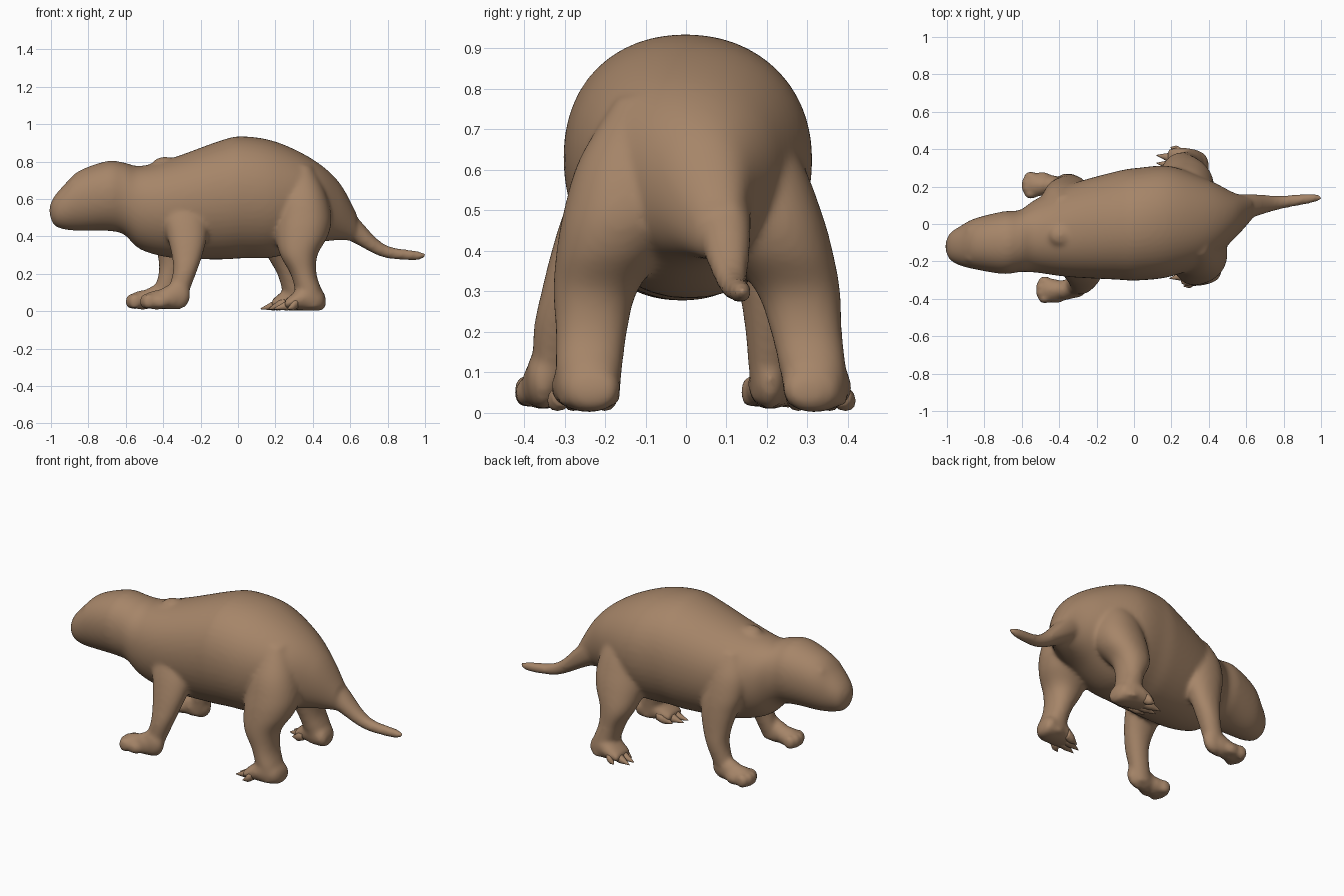
import bpy, bmesh, math
from mathutils import Vector

if "Cube" in bpy.data.objects:
    bpy.data.objects.remove(bpy.data.objects["Cube"])

fur = bpy.data.materials.new("brown fur")
fur.diffuse_color = (0.38, 0.235, 0.14, 1)
fur.use_nodes = True
fur.node_tree.nodes["Principled BSDF"].inputs["Base Color"].default_value = fur.diffuse_color


def spline(rows, steps):
    """Catmull-Rom interpolation of the section rows."""
    out = []
    for i in range(len(rows) - 1):
        p0, p1 = rows[max(i - 1, 0)], rows[i]
        p2, p3 = rows[i + 1], rows[min(i + 2, len(rows) - 1)]
        for s in range(steps):
            t = s / steps
            out.append([0.5 * (2 * b + (c - a) * t + (2 * a - 5 * b + 4 * c - d) * t * t
                               + (3 * b - a - 3 * c + d) * t ** 3)
                        for a, b, c, d in zip(p0, p1, p2, p3)])
    return out + [list(rows[-1])]


def loft(bm, axis, rows, n=28, steps=6, power=2.15, lift=0):
    """Skin rounded sections (position, umin, umax, vmin, vmax) along x or z."""
    rings = []
    for p, u0, u1, v0, v1 in spline(rows, steps):
        ring = []
        for k in range(n):
            a = 2 * math.pi * k / n
            c, s = math.cos(a), math.sin(a)
            u = (u0 + u1) / 2 + (u1 - u0) / 2 * math.copysign(abs(c) ** (2 / power), c)
            v = (v0 + v1) / 2 + (v1 - v0) / 2 * math.copysign(abs(s) ** (2 / power), s)
            v += lift * (v1 - v0) * c * c
            ring.append(bm.verts.new((p, u, v) if axis == "x" else (u, v, p)))
        rings.append(ring)
    faces = [bm.faces.new((a[k], a[(k + 1) % n], b[(k + 1) % n], b[k]))
             for a, b in zip(rings, rings[1:]) for k in range(n)]
    faces += [bm.faces.new(rings[0][::-1]), bm.faces.new(rings[-1])]
    bmesh.ops.recalc_face_normals(bm, faces=faces)


def ball(bm, centre, size):
    verts = bmesh.ops.create_uvsphere(bm, u_segments=16, v_segments=10, radius=1)["verts"]
    for v in verts:
        v.co = Vector(centre) + Vector(a * b for a, b in zip(v.co, size))


def finish(bm, name):
    mesh = bpy.data.meshes.new(name)
    bm.to_mesh(mesh)
    bm.free()
    mesh.materials.append(fur)
    for p in mesh.polygons:
        p.use_smooth = True
    obj = bpy.data.objects.new(name, mesh)
    bpy.context.collection.objects.link(obj)
    return obj


bm = bmesh.new()

# head and trunk: x, ymin, ymax, zmin, zmax
loft(bm, "x", [
    (-1.008, -.14, -.1, .52, .56), (-.985, -.19, -.05, .462, .61),
    (-.93, -.222, -.012, .438, .675), (-.85, -.242, .03, .43, .75),
    (-.7, -.267, .067, .43, .803), (-.61, -.257, .075, .41, .795),
    (-.52, -.26, .135, .33, .777), (-.35, -.283, .21, .285, .82),
    (-.1, -.297, .28, .277, .91), (.02, -.302, .3, .283, .935),
    (.2, -.28, .308, .29, .907), (.4, -.2, .235, .36, .812),
    (.54, -.075, .165, .38, .69), (.635, .03, .14, .37, .52)],
    n=48, steps=8, power=2.08, lift=.035)

# tail
loft(bm, "x", [(.52, .01, .16, .42, .62), (.63, .035, .16, .36, .51), (.78, .078, .152, .287, .36),
               (.95, .112, .163, .273, .324), (1.003, .13, .15, .288, .31)], n=24)

# limbs for the -y side; the +y side is mirrored and shifted to its own stance
hind_leg = [(.02, .33, .45, .165, .315), (.1, .31, .45, .158, .322), (.2, .28, .42, .145, .322),
            (.3, .225, .425, .12, .328), (.4, .2, .48, .05, .32), (.5, .2, .5, 0, .302),
            (.63, .22, .47, 0, .262), (.78, .28, .4, 0, .17)]
front_leg = [(.03, -.4, -.29, .3, .38), (.2, -.35, -.225, .255, .377), (.3, -.355, -.19, .22, .357),
             (.4, -.38, -.165, .16, .332), (.5, -.41, -.16, .1, .3), (.62, -.42, -.18, 0, .245),
             (.74, -.36, -.24, 0, .16)]
hind_foot = [(.47, .19, .25, .03, .07), (.445, .165, .3, .004, .115), (.36, .165, .33, .003, .14),
             (.25, .19, .33, .015, .06)]


def place(y0, y1, side, spread):
    """Inner and outer distance from the middle to ymin and ymax."""
    return sorted((side * (y0 + spread), side * (y1 + spread)))


claws = bmesh.new()
for side, hind_x, hind_y, front_x, front_y in ((-1, 0, 0, 0, 0), (1, -.07, .085, -.075, -.145)):
    for rows, dx, dy in ((hind_leg, hind_x, hind_y), (front_leg, front_x, front_y)):
        loft(bm, "z", [(z, x0 + dx, x1 + dx, *place(y0, y1, side, dy * (1 - z / .8)))
                       for z, x0, x1, y0, y1 in rows])
    loft(bm, "x", [(x + hind_x, *place(y0, y1, side, hind_y * .9), z0, z1)
                   for x, y0, y1, z0, z1 in hind_foot])

    # front paw with soft toes
    x, y = -.525 + front_x, side * (.352 + front_y)
    for dx, r, z in ((.09, .06, .06), (.16, .055, .072), (.2, .045, .085)):
        ball(bm, (x + dx, y, z), (.072, r, z - .008))
    for k in (-1.5, -.5, .5, 1.5):
        ball(bm, (x + .03 + .008 * k * k, y + .032 * k, .052), (.036, .026, .042))
    ball(bm, (x + .11, y + side * .045, .05), (.05, .026, .036))

    # pointed claws on the hind foot, fanned outwards
    for k in range(4):
        root, tip = .32 + hind_x, .235 + hind_x - .045 * (k in (1, 2)) + .03 * (k == 3)
        rows = []
        for t, r in ((0, .027), (.4, .027), (.75, .013), (1, .002)):
            yc = side * (.195 + .036 * k + hind_y * .9 + t * (.012 + .006 * k))
            z = .045 - .032 * t
            rows.append((root + (tip - root) * t, yc - r, yc + r, z - min(r, z - .003), z + r))
        loft(claws, "x", rows, n=12, steps=3)
finish(claws, "hind_claws")

# low shoulder ridge and eyelids
ball(bm, (-.39, -.06, .785), (.07, .06, .041))
for y in (-.035, -.185):
    ball(bm, (-.87, y, .69), (.03, .018, .02))

# blend everything into one smooth skin
body = finish(bm, "animal_body")
remesh = body.modifiers.new("blend", "REMESH")
remesh.mode = "VOXEL"
remesh.voxel_size = .011
remesh.use_smooth_shade = True
soft = body.modifiers.new("soften", "SMOOTH")
soft.factor = .5
soft.iterations = 12
